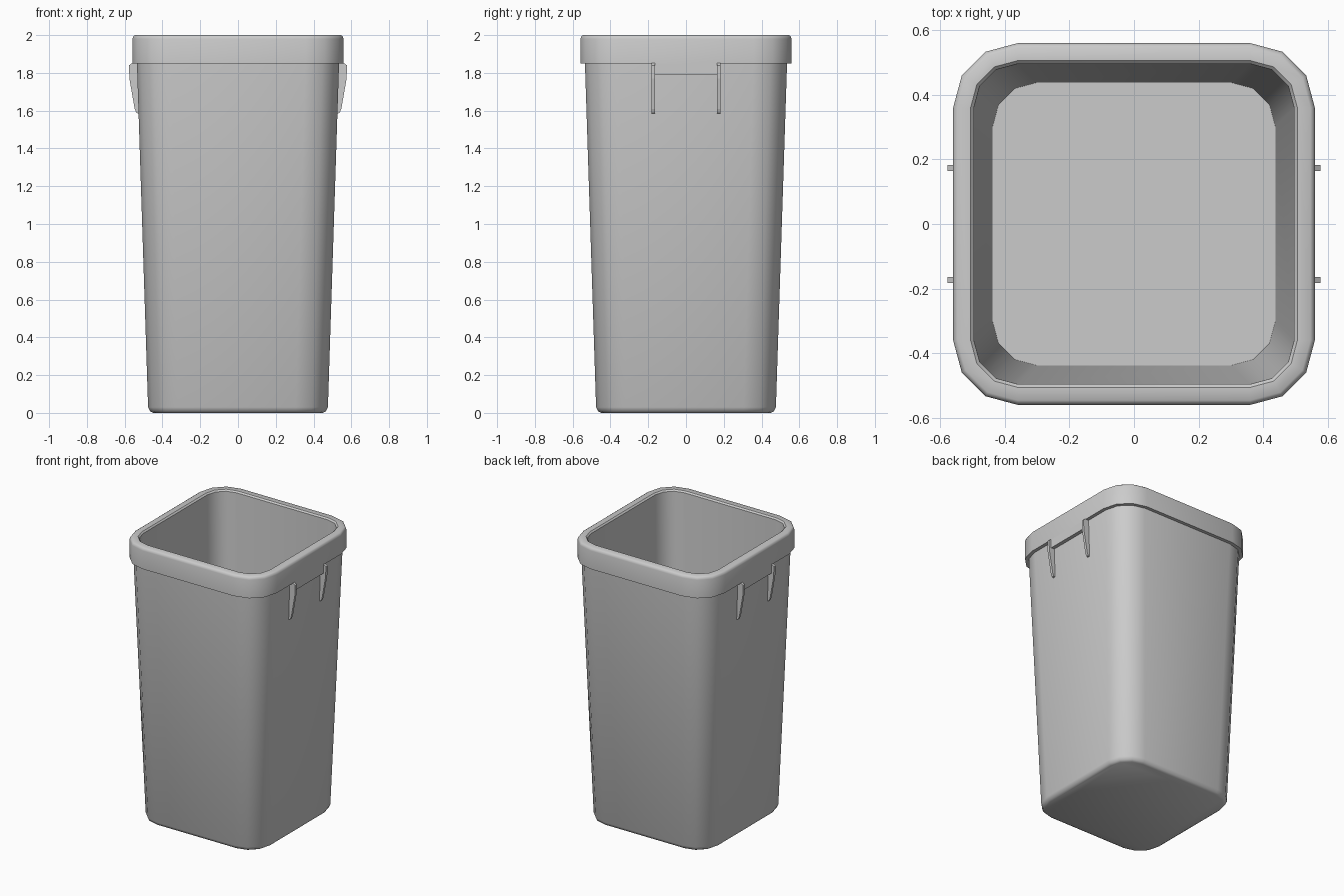
import bpy, bmesh, math

if "Cube" in bpy.data.objects:
    bpy.data.objects.remove(bpy.data.objects["Cube"])

CORNER_SEGMENTS = 3


def rounded_square(half, radius, z):
    """Points of a square outline with faceted round corners."""
    c = half - radius
    pts = []
    for q in range(4):
        sx, sy = [(1, 1), (-1, 1), (-1, -1), (1, -1)][q]
        for i in range(CORNER_SEGMENTS + 1):
            a = math.radians(90 * q + 90 * i / CORNER_SEGMENTS)
            pts.append((sx * c + radius * math.cos(a),
                        sy * c + radius * math.sin(a), z))
    return pts


def finish(name, bm, smooth):
    bmesh.ops.recalc_face_normals(bm, faces=bm.faces)
    mesh = bpy.data.meshes.new(name)
    bm.to_mesh(mesh)
    bm.free()
    obj = bpy.data.objects.new(name, mesh)
    bpy.context.collection.objects.link(obj)
    if smooth:
        bpy.ops.object.select_all(action='DESELECT')
        obj.select_set(True)
        bpy.context.view_layer.objects.active = obj
        bpy.ops.object.shade_smooth_by_angle(angle=math.radians(40))
    return obj


def loft(name, sections):
    """Skin a stack of rounded squares and cap both ends."""
    bm = bmesh.new()
    rings = [[bm.verts.new(p) for p in rounded_square(*s)] for s in sections]
    n = len(rings[0])
    for a, b in zip(rings, rings[1:]):
        for i in range(n):
            j = (i + 1) % n
            bm.faces.new((a[i], a[j], b[j], b[i]))
    bm.faces.new(rings[0])
    bm.faces.new(rings[-1])
    return finish(name, bm, True)


def plate(name, outline, y0, y1):
    """Extrude an x-z outline between two y positions."""
    bm = bmesh.new()
    face = bm.faces.new([bm.verts.new((x, y0, z)) for x, z in outline])
    out = bmesh.ops.extrude_face_region(bm, geom=[face])
    moved = [g for g in out["geom"] if isinstance(g, bmesh.types.BMVert)]
    bmesh.ops.translate(bm, verts=moved, vec=(0, y1 - y0, 0))
    return finish(name, bm, False)


# Bin shell: outside wall, overhanging rim, inside wall and floor
loft("bin_body", [
    (0.450, 0.145, 0.0),
    (0.466, 0.160, 0.009),
    (0.476, 0.170, 0.030),
    (0.535, 0.178, 1.85),
    (0.559, 0.200, 1.85),
    (0.559, 0.200, 1.98),
    (0.555, 0.196, 1.993),
    (0.545, 0.186, 2.0),
    (0.505, 0.146, 2.0),
    (0.495, 0.136, 1.99),
    (0.437, 0.136, 0.03),
])

# Handles: a grip panel under the rim between two tapered ribs, on both sides
rib = [(0.515, 1.855), (0.556, 1.855), (0.577, 1.84), (0.575, 1.77),
       (0.547, 1.61), (0.538, 1.588), (0.515, 1.582)]
panel = [(0.525, 1.852), (0.559, 1.852), (0.559, 1.79), (0.525, 1.79)]
for side, sx in (("right", 1), ("left", -1)):
    plate(f"grip_panel_{side}", [(sx * x, z) for x, z in panel], -0.168, 0.168)
    for end, y in (("front", -0.173), ("back", 0.173)):
        plate(f"handle_rib_{side}_{end}", [(sx * x, z) for x, z in rib],
              y - 0.009, y + 0.009)
